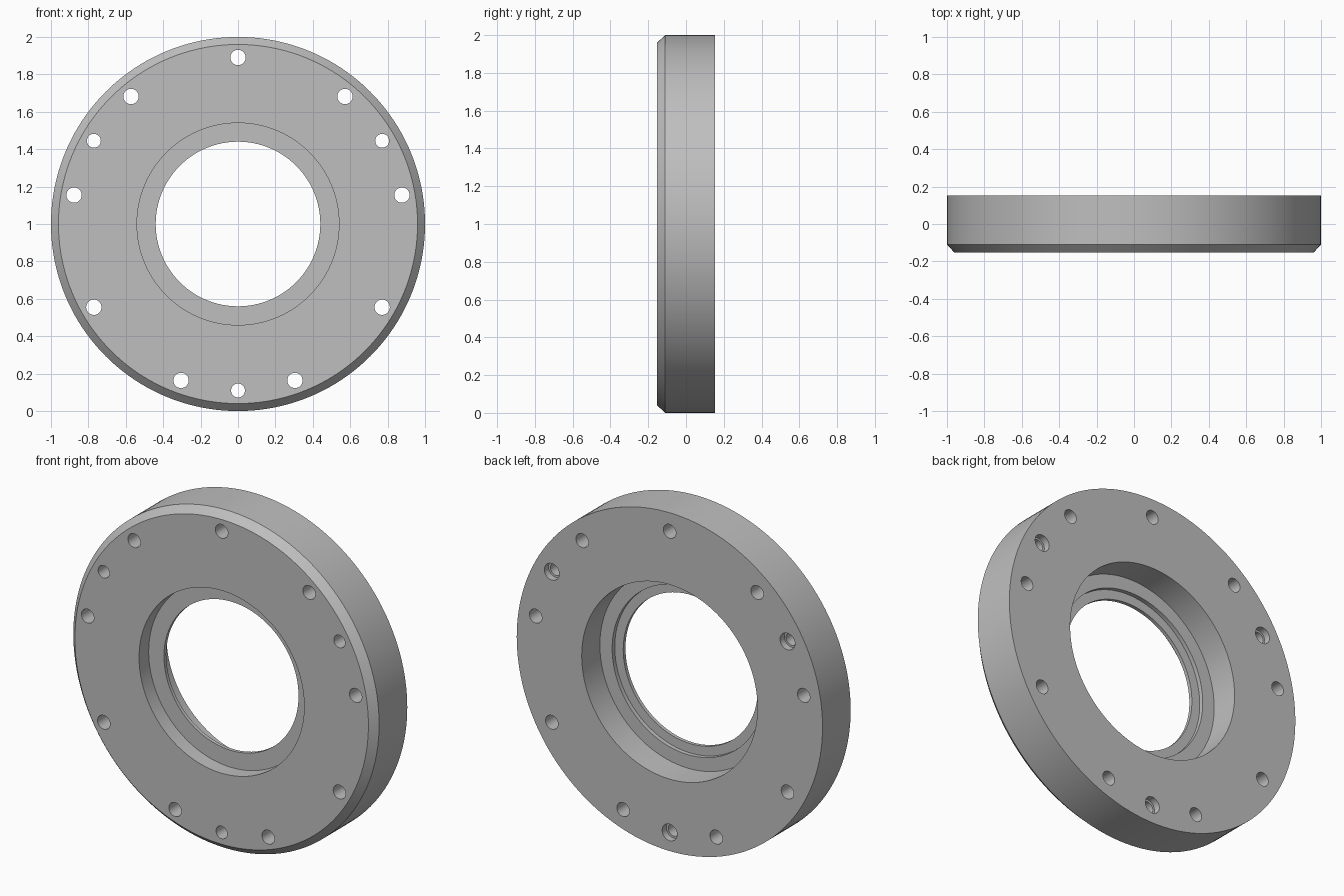
import bpy
import bmesh
from math import cos, sin, radians, tau

cube = bpy.data.objects.get("Cube")
if cube:
    bpy.data.objects.remove(cube, do_unlink=True)

HALF = 0.153          # half the flange thickness
BOLT_CIRCLE = 0.89


def lathe(bm, profile, centre, steps, closed):
    """Spin a (radius, y) profile around a y-parallel axis through centre."""
    cx, cz = centre
    verts = [bm.verts.new((cx + r, y, cz)) for r, y in profile]
    edges = [bm.edges.new(pair) for pair in zip(verts, verts[1:])]
    if closed:
        edges.append(bm.edges.new((verts[-1], verts[0])))
    bmesh.ops.spin(bm, geom=verts + edges, cent=(cx, 0, cz), axis=(0, 1, 0),
                   angle=tau, steps=steps, use_merge=True)


def make_object(name, bm):
    bmesh.ops.remove_doubles(bm, verts=bm.verts, dist=1e-5)
    bmesh.ops.recalc_face_normals(bm, faces=bm.faces)
    mesh = bpy.data.meshes.new(name)
    bm.to_mesh(mesh)
    bm.free()
    obj = bpy.data.objects.new(name, mesh)
    bpy.context.collection.objects.link(obj)
    return obj


# Material
grey = bpy.data.materials.new("plain grey metal")
grey.use_nodes = True
colour = (0.52, 0.52, 0.52, 1)
grey.diffuse_color = colour
grey.node_tree.nodes["Principled BSDF"].inputs["Base Color"].default_value = colour

# Flange ring: chamfered front rim, front recess, stepped back recess
ring_profile = [
    (0.54, -HALF), (0.96, -HALF), (1.0, -HALF + 0.043), (1.0, HALF),
    (0.575, HALF), (0.575, -0.017), (0.495, -0.017), (0.495, -0.042),
    (0.44, -0.042), (0.44, -0.063), (0.54, -0.063),
]
bm = bmesh.new()
lathe(bm, ring_profile, (0, 1), 160, True)
flange = make_object("flange_ring", bm)
flange.data.materials.append(grey)

# Bolt holes: plain ones, and three narrower ones counterbored at the back
plain = [(0, -0.3), (0.041, -0.3), (0.041, 0.3), (0, 0.3)]
stepped = [(0, -0.3), (0.037, -0.3), (0.037, HALF - 0.04),
           (0.049, HALF - 0.04), (0.049, 0.3), (0, 0.3)]
bm = bmesh.new()
for angles, profile in (((90, 50, 130, 10, 170, -30, 210, -70, 250), plain),
                        ((30, 150, 270), stepped)):
    for a in angles:
        centre = (BOLT_CIRCLE * cos(radians(a)), 1 + BOLT_CIRCLE * sin(radians(a)))
        lathe(bm, profile, centre, 32, False)
cutter = make_object("hole_cutter", bm)
cutter.hide_render = True

# Drill the holes, then discard the cutter
drill = flange.modifiers.new("bolt holes", 'BOOLEAN')
drill.operation = 'DIFFERENCE'
drill.solver = 'EXACT'
drill.object = cutter
bpy.ops.object.select_all(action='DESELECT')
flange.select_set(True)
bpy.context.view_layer.objects.active = flange
bpy.ops.object.modifier_apply(modifier=drill.name)
bpy.data.objects.remove(cutter, do_unlink=True)

bpy.ops.object.shade_smooth_by_angle(angle=radians(30))
